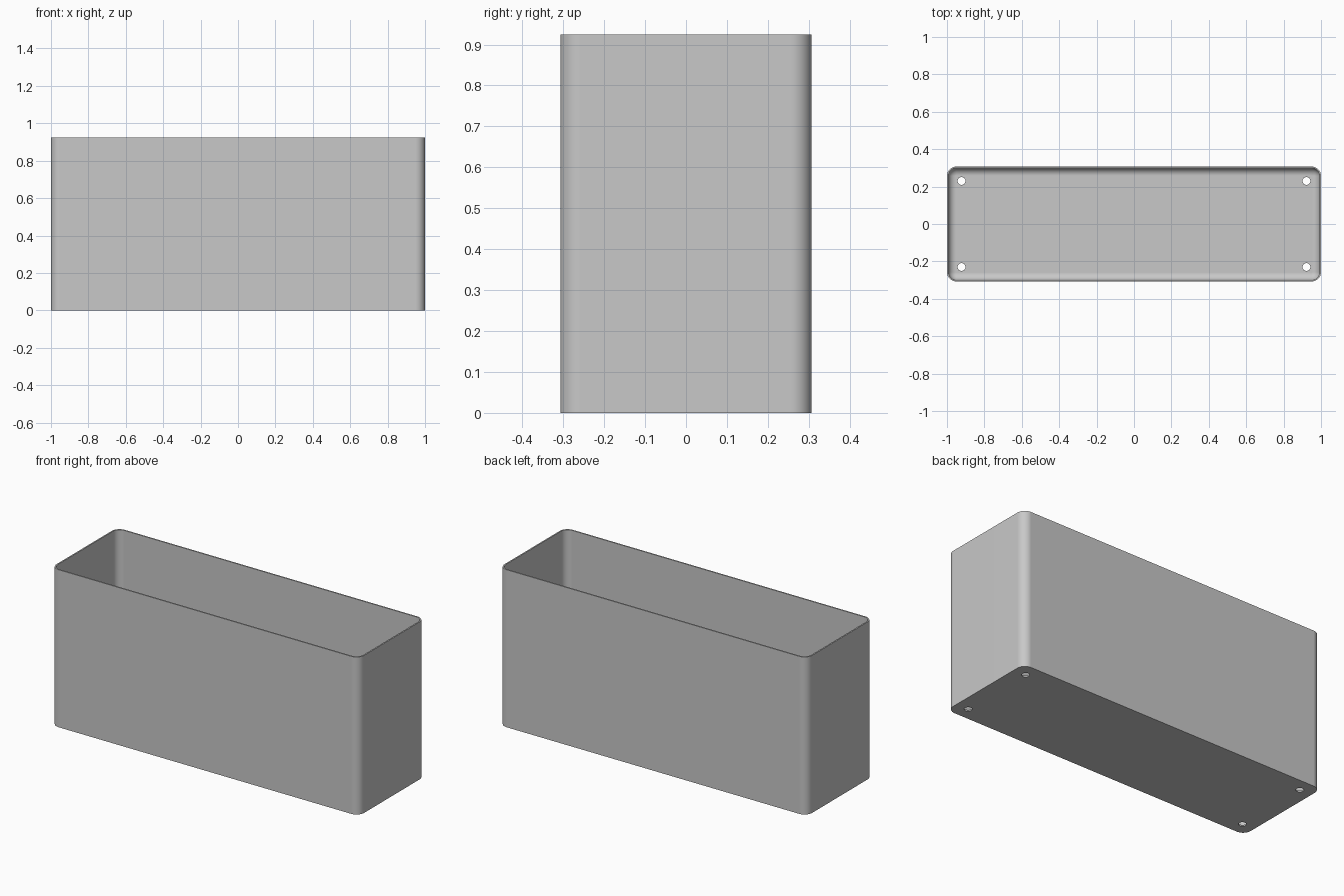
import bpy, bmesh
from math import sin, cos, pi

if "Cube" in bpy.data.objects:
    bpy.data.objects.remove(bpy.data.objects["Cube"])

HALF_X, HALF_Y, HEIGHT = 1.0, 0.307, 0.925
CORNER, WALL, FILLET, STEPS = 0.05, 0.008, 0.04, 8

grey = bpy.data.materials.new("plain_grey")
grey.use_nodes = True
grey.diffuse_color = (0.58, 0.58, 0.58, 1)
grey.node_tree.nodes["Principled BSDF"].inputs["Base Color"].default_value = grey.diffuse_color


def ring(bm, inset, z):
    """Rounded rectangle of vertices, inset from the outer outline."""
    r = CORNER - inset
    verts = []
    for quarter, (sx, sy) in enumerate([(1, 1), (-1, 1), (-1, -1), (1, -1)]):
        for i in range(STEPS + 1):
            a = (quarter + i / STEPS) * pi / 2
            verts.append(bm.verts.new((sx * (HALF_X - CORNER) + r * cos(a),
                                       sy * (HALF_Y - CORNER) + r * sin(a), z)))
    return verts


# Thin-walled open box: outer wall, rim, inner wall, filleted floor
bm = bmesh.new()
levels = [(0, 0), (0, HEIGHT), (WALL, HEIGHT)]
for i in range(STEPS + 1):
    a = i / STEPS * pi / 2
    levels.append((WALL + FILLET * (1 - cos(a)), WALL + FILLET * (1 - sin(a))))
rings = [ring(bm, *level) for level in levels]
for low, high in zip(rings, rings[1:]):
    for i in range(len(low)):
        j = (i + 1) % len(low)
        bm.faces.new((low[i], low[j], high[j], high[i]))
bm.faces.new(rings[0][::-1])
bm.faces.new(rings[-1])
bmesh.ops.recalc_face_normals(bm, faces=bm.faces)
mesh = bpy.data.meshes.new("planter_box")
bm.to_mesh(mesh)
bm.free()
mesh.materials.append(grey)
box = bpy.data.objects.new("planter_box", mesh)
bpy.context.collection.objects.link(box)

# Four drain holes near the floor corners
bm = bmesh.new()
for sx in (-1, 1):
    for sy in (-1, 1):
        made = bmesh.ops.create_cone(bm, cap_ends=True, segments=24, radius1=0.021,
                                     radius2=0.021, depth=0.1)
        bmesh.ops.translate(bm, verts=made["verts"], vec=(sx * 0.922, sy * 0.23, 0))
cut_mesh = bpy.data.meshes.new("drain_hole_cutter")
bm.to_mesh(cut_mesh)
bm.free()
cut_mesh.materials.append(grey)
cutter = bpy.data.objects.new("drain_hole_cutter", cut_mesh)
bpy.context.collection.objects.link(cutter)
cutter.hide_render = True

bpy.ops.object.select_all(action="DESELECT")
box.select_set(True)
bpy.context.view_layer.objects.active = box
cut = box.modifiers.new("drain_holes", "BOOLEAN")
cut.operation, cut.solver, cut.object = "DIFFERENCE", "EXACT", cutter
bpy.ops.object.modifier_apply(modifier=cut.name)
bpy.data.objects.remove(cutter)

# Smooth corners with flat panels
bpy.ops.object.shade_smooth_by_angle(angle=pi / 6)
weighted = box.modifiers.new("flat_panels", "WEIGHTED_NORMAL")
weighted.keep_sharp = True
